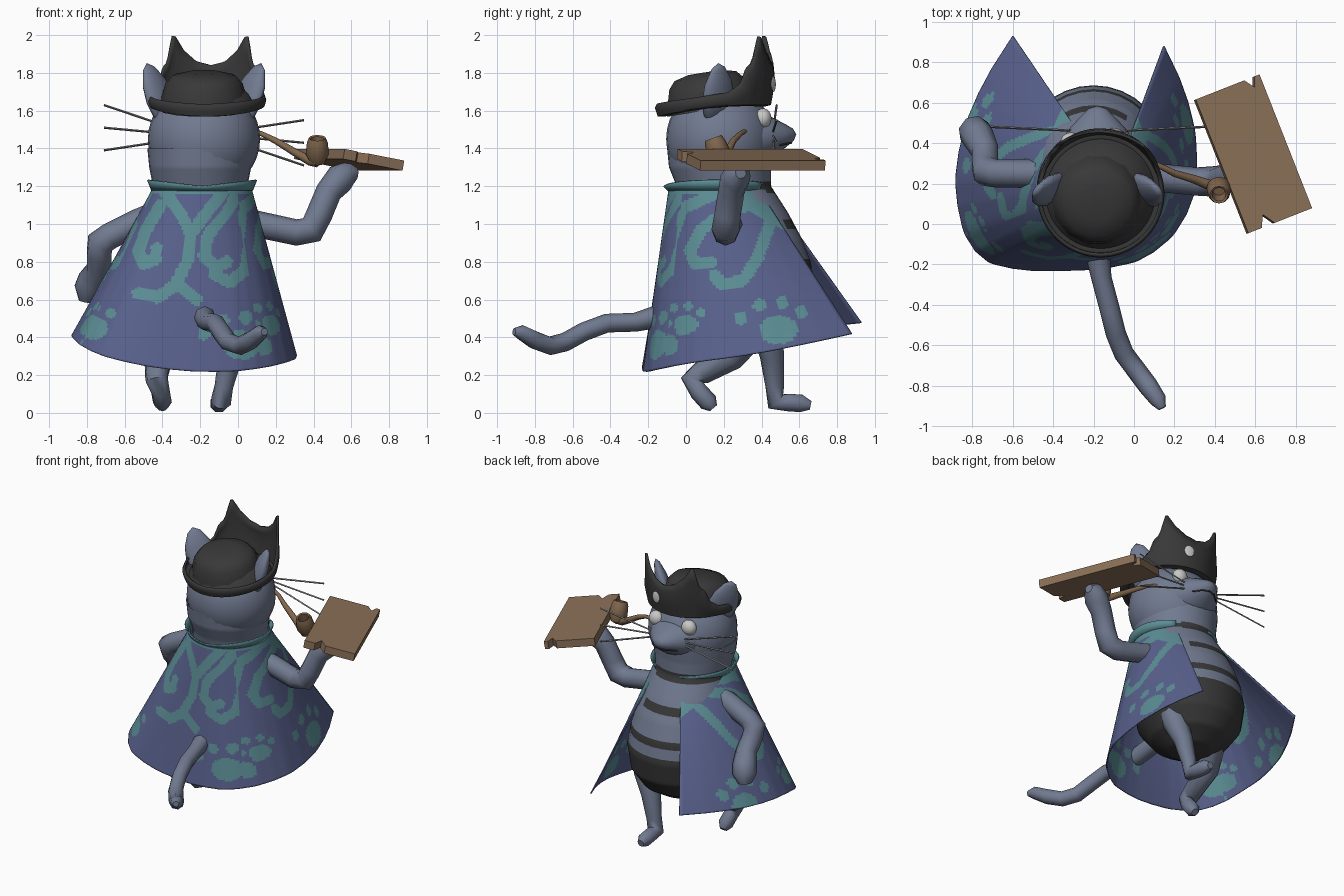
import bpy, bmesh
from math import sin, cos, pi, radians, hypot
from mathutils import Vector, Matrix
from mathutils.geometry import intersect_point_line

if "Cube" in bpy.data.objects:
    bpy.data.objects.remove(bpy.data.objects["Cube"])


def material(name, *rgb):
    m = bpy.data.materials.new(name)
    m.use_nodes = True
    m.diffuse_color = (*rgb, 1)
    m.node_tree.nodes["Principled BSDF"].inputs["Base Color"].default_value = (*rgb, 1)
    return m


FUR = material("blue grey fur", .165, .195, .28)
BLUE = material("cape blue", .1, .12, .265)
TEAL = material("cape teal", .105, .27, .3)
BLACK = material("soft black", .04, .04, .04)
WOOD = material("board brown", .26, .165, .098)
PIPE = material("pipe brown", .22, .135, .075)
EYE = material("eye white", .58, .58, .57)
WHISKER = material("whisker grey", .22, .22, .23)


def finish(obj, mats, angle=40, thickness=0):
    for m in mats:
        obj.data.materials.append(m)
    if thickness:
        mod = obj.modifiers.new("thickness", "SOLIDIFY")
        mod.thickness = thickness
    bpy.ops.object.select_all(action="DESELECT")
    obj.select_set(True)
    bpy.context.view_layer.objects.active = obj
    bpy.ops.object.shade_smooth_by_angle(angle=radians(angle))
    return obj


def to_object(name, bm):
    mesh = bpy.data.meshes.new(name)
    bm.to_mesh(mesh)
    bm.free()
    obj = bpy.data.objects.new(name, mesh)
    bpy.context.collection.objects.link(obj)
    return obj


def grid(name, fn, nu, nv, mats, rule=None, thickness=0, angle=40):
    """Surface fn(u, v), with the material index chosen by rule(u, v, point)."""
    bm = bmesh.new()
    rows = [[bm.verts.new(fn(i / nu, j / nv)) for i in range(nu + 1)] for j in range(nv + 1)]
    for j in range(nv):
        for i in range(nu):
            f = bm.faces.new((rows[j][i], rows[j][i + 1], rows[j + 1][i + 1], rows[j + 1][i]))
            if rule:
                f.material_index = rule((i + .5) / nu, (j + .5) / nv, f.calc_center_median())
    bmesh.ops.remove_doubles(bm, verts=bm.verts, dist=1e-5)
    bmesh.ops.recalc_face_normals(bm, faces=bm.faces)
    return finish(to_object(name, bm), mats, angle, thickness)


def along(points, t):
    """Linear sample of a list of points at t in 0..1."""
    s = min(max(t, 0), 1) * (len(points) - 1)
    i = min(int(s), len(points) - 2)
    return Vector(points[i]).lerp(Vector(points[i + 1]), s - i)


def lathe(name, profile, place, mat, sides=16, angle=40):
    def fn(u, v):
        r, z = along(profile, v)
        return place @ Vector((r * cos(2 * pi * u), r * sin(2 * pi * u), z))
    return grid(name, fn, sides, len(profile) - 1, [mat], angle=angle)


def ball(name, place, size, mat, turn=0):
    bm = bmesh.new()
    bmesh.ops.create_uvsphere(bm, u_segments=28, v_segments=18, radius=1, matrix=Matrix.Translation(place)
                              @ Matrix.Rotation(turn, 4, "Z") @ Matrix.Diagonal((*size, 1)))
    return finish(to_object(name, bm), [mat], 60)


def tube(name, points, radii, mat, sides=2):
    """Round tube through points, with one radius or one for each point."""
    curve = bpy.data.curves.new(name, "CURVE")
    curve.dimensions = "3D"
    curve.bevel_depth = 1
    curve.bevel_resolution = sides
    curve.use_fill_caps = True
    line = curve.splines.new("POLY")
    line.points.add(len(points) - 1)
    for i, (p, q) in enumerate(zip(line.points, points)):
        p.co = (*q, 1)
        p.radius = radii[i] if len(radii) > 1 else radii[0]
    obj = bpy.data.objects.new(name, curve)
    bpy.context.collection.objects.link(obj)
    bpy.ops.object.select_all(action="DESELECT")
    obj.select_set(True)
    bpy.context.view_layer.objects.active = obj
    bpy.ops.object.convert(target="MESH")
    return finish(bpy.context.object, [mat], 60)


# Body: pear shape with dark stripes and a dark lower belly
BODY = [(.31, .33, 0), (.33, .33, .14), (.4, .33, .26), (.51, .325, .34), (.66, .32, .365),
        (.8, .315, .345), (.92, .3, .315), (1.06, .26, .28), (1.2, .2, .25), (1.3, .18, .27), (1.4, .18, .28)]


def body_rule(u, v, p):
    high = p.x < -.04 and p.y > .2 and min(abs(p.z - 1), abs(p.z - 1.19)) < .03
    return int(p.z < .7 or abs(p.z - .79) < .03 or high)


def body_point(u, v):
    z, y, r = along(BODY, v)
    return Vector((-.2 + r * cos(2 * pi * u), y + r * sin(2 * pi * u), z))


grid("body", body_point, 32, 80, [FUR, BLACK], body_rule)

# Head, pointed muzzle and face
X = -.18
ball("head", (X, .18, 1.45), (.297, .285, .29), FUR)
lathe("muzzle", [(.22, 0), (.19, .09), (.145, .16), (.09, .22), (.045, .265), (0, .28)],
      Matrix.Translation((X, .305, 1.45)) @ Matrix.Rotation(-pi / 2 + .09, 4, "X") @ Matrix.Diagonal((1, .7, 1, 1)),
      FUR, 20, 60)
tube("mouth", [(X + .1 * k, .558 - .06 * k * k, 1.43 - .012 * k * k) for k in (-1, -.5, 0, .5, 1)],
     [.005], BLACK)
for side, name in ((-1, "right"), (1, "left")):
    ball(name + "_eye", (X + side * .13, .408, 1.56), (.052, .044, .052), EYE)
    for k in (-1, 0, 1):
        tube(name + "_whisker", [(X + side * .1, .46, 1.47 + .015 * k),
             (X + side * .53, .48, 1.47 + .12 * k - .04 * side)], [.006], WHISKER, 0)
    # Leaf-shaped ears poke up through the hat brim, turned slightly inwards
    place = (Matrix.Translation((X + side * .205, .17, 1.59)) @ Matrix.Rotation(side * .36, 4, "Y")
             @ Matrix.Rotation(side * .7, 4, "Z") @ Matrix.Diagonal((.5, 1.1, 1, 1)))
    lathe(name + "_ear", [(0, -.06), (.08, -.03), (.095, .08), (.08, .17), (.04, .25), (0, .28)],
          place, FUR, 14, 60)

# Hat: tilted crown, upturned brim and a tall two-horned flap over the face
RIM = [(0, 1.81), (14, 1.83), (27, 1.89), (36, 1.965), (40, 1.97), (43, 1.89), (47, 1.83), (53, 1.81),
       (60, 1.73), (72, 1.69), (105, 1.68), (180, 1.665)]


def rim_height(d):
    for (a, p), (b, q) in zip(RIM, RIM[1:]):
        if d <= b:
            return p + (q - p) * (d - a) / (b - a)
    return RIM[-1][1]


def brim_point(u, v):
    a = 2 * pi * u + radians(4)
    top = rim_height(min(360 * u, 360 - 360 * u))
    lift = max(0, top - 1.7)
    r, z = along([(.1, 1.74), (.21, 1.665), (.265, 1.595), (.3, 1.6),
                  (.315 + .06 * min(lift, .13), (1.63 + top) / 2), (.305 + .07 * lift, top)], v)
    side = .02 * sin(a) ** 2 if v < .7 else 0
    return Vector((-.165 + r * sin(a), .15 + r * cos(a), z + side + .1 * r * cos(a)))


grid("hat_brim", brim_point, 120, 10, [BLACK], thickness=.014, angle=50)
tilt = Matrix.Translation((X, .13, 1.615)) @ Matrix.Rotation(.16, 4, "X")
lathe("hat_crown", [(.24, -.01), (.225, .06), (.205, .13), (.17, .17), (.09, .19), (0, .19)], tilt, BLACK, 14)
ball("hat_badge", (-.085, .463, 1.74), (.035, .009, .04), EYE, -.26)

# Cape: straight loft from collar to a rounded hem, open over the belly
HEM = [(.15, .88, .42), (.28, .61, .36), (.325, .3, .3), (.28, .04, .27), (.1, -.16, .23), (-.1, -.22, .215),
       (-.35, -.235, .225), (-.61, -.23, .27), (-.8, -.16, .33), (-.885, .09, .4), (-.88, .35, .42),
       (-.78, .65, .45), (-.6, .93, .48)]
BACK_LINES = [
    [(-.4, 1.19), (-.3, 1.05), (-.25, .95), (-.27, .8), (-.33, .68), (-.42, .61), (-.53, .63)],
    [(-.06, 1.2), (-.15, 1.08), (-.25, .95)], [(-.31, .68), (-.22, .6)],
    [(-.41, 1.1), (-.48, .98), (-.53, .86), (-.5, .79), (-.44, .81), (-.43, .87)],
    [(.01, 1.18), (-.06, 1.06), (-.16, .94), (-.18, .83), (-.12, .77), (-.06, .8)],
    [(.03, 1.05), (.06, .9), (.04, .76), (-.04, .69), (-.12, .73)]]
SIDE_LINES = [
    [(.32, 1.17), (.15, 1.16), (-.02, 1.08), (-.07, .94)],
    [(.4, 1.12), (.22, 1.07), (.08, .97), (.02, .86), (.05, .79), (.13, .8)],
    [(.45, 1.02), (.38, .82), (.3, .7), (.19, .68), (.15, .73)]]
TOES = [(-.2, .06), (-.1, .13), (.02, .145), (.12, .095)]
BACK_PAWS = [(.02, .36, 1), (-.77, .45, .8)]
SIDE_PAWS = [(.49, .44, 1), (0, .47, .65), (-.12, .36, .8)]


def collar_point(u, grow=0, base=1.19, height=0):
    a = radians(54 - 310 * u)
    r = .262 + grow
    return Vector((-.19 + r * cos(a), .17 + r * sin(a), base + height * (.4 + .6 * abs(cos(a)))))


def cape_point(u, v):
    d = min(.035, u, 1 - u)
    hem = (along(HEM, u - d) + along(HEM, u) + along(HEM, u + d)) / 3
    return collar_point(u).lerp(hem, v)


def cape_rule(u, v, p):
    back = .32 < u < .7
    q = Vector((p.x if back else p.y, p.z, 0))
    # Teal yoke along the neck, deepest at the front edges
    if v < .03 + max(0, .26 - 1.7 * min(u, 1 - u)):
        return 1
    for line in BACK_LINES if back else SIDE_LINES:
        for a, b in zip(line, line[1:]):
            t = intersect_point_line(q, (*a, 0), (*b, 0))[1]
            if (q - Vector((*along([a, b], t), 0))).length < .032:
                return 1
    for x, z, s in BACK_PAWS if back else SIDE_PAWS:
        dx, dz = (q.x - x) / s, (q.y - z) / s
        if hypot(dx, dz * 1.3) < .1 or any(hypot(dx - a, dz - b) < .036 for a, b in TOES):
            return 1
    return 0


grid("cape", cape_point, 156, 90, [BLUE, TEAL], cape_rule, .008, 60)
grid("collar", lambda u, v: collar_point(u, .022 * v, 1.18, .055 * v), 40, 2, [TEAL], None, .008)

# Arms, legs and tail
tube("right_arm", [(-.36, .25, 1.08), (-.53, .25, 1.01), (-.68, .25, .935), (-.73, .26, .9), (-.735, .29, .84),
     (-.735, .36, .76), (-.77, .43, .7), (-.79, .46, .65), (-.8, .47, .59)],
     [.07, .07, .07, .075, .07, .07, .08, .08, .045], FUR)
tube("left_arm", [(-.06, .23, 1.04), (.1, .23, 1), (.31, .21, .955), (.39, .21, .97), (.43, .22, 1.05),
     (.48, .24, 1.17), (.54, .26, 1.24), (.59, .28, 1.27), (.63, .29, 1.27)],
     [.07, .07, .07, .075, .07, .07, .08, .065, .03], FUR)
tube("right_leg", [(-.36, .36, .45), (-.42, .24, .3), (-.43, .08, .21), (-.43, .03, .175), (-.41, .07, .11),
     (-.4, .12, .055), (-.4, .145, .025)], [.1, .08, .065, .06, .05, .05, .025], FUR)
tube("left_leg", [(.03, .4, .56), (.01, .43, .43), (-.04, .455, .3), (-.075, .47, .14), (-.09, .475, .06),
     (-.095, .54, .055), (-.1, .61, .05), (-.1, .66, .04)], [.09, .085, .065, .05, .055, .05, .05, .025], FUR)
tube("tail", [(-.2, .1, .56), (-.18, -.15, .51), (-.16, -.27, .48), (-.12, -.42, .475), (-.09, -.54, .43),
     (-.05, -.64, .375), (.01, -.72, .355), (.07, -.8, .385), (.12, -.87, .425), (.14, -.91, .43)],
     [.06, .06, .05, .05, .05, .05, .05, .05, .042, .02], FUR)

# Pipe
tube("pipe_stem", [(.02, .33, 1.5), (.12, .29, 1.48), (.2, .25, 1.44), (.3, .22, 1.38), (.38, .19, 1.335),
     (.42, .17, 1.33)], [.011, .013, .017, .021, .026, .03], PIPE)
lathe("pipe_bowl", [(0, -.08), (.04, -.065), (.062, -.015), (.055, .05), (.045, .075), (.035, .07), (.03, 0), (0, 0)],
      Matrix.Translation((.42, .17, 1.385)) @ Matrix.Rotation(.35, 4, "X"), PIPE, 12)

# Notched board carried on the raised hand
W, L = .172, .355
bm = bmesh.new()
outline = [(-W, -L), (-.1, -L), (-.07, -L + .06), (-.03, -L), (W, -L), (W, L), (.145, L),
           (.125, L - .05), (.09, L), (-W, L)]
face = bm.faces.new([bm.verts.new((x, y, -.027)) for x, y in outline])
top = bmesh.ops.extrude_face_region(bm, geom=[face])["geom"]
bmesh.ops.translate(bm, vec=(0, 0, .054), verts=[g for g in top if isinstance(g, bmesh.types.BMVert)])
bmesh.ops.recalc_face_normals(bm, faces=bm.faces)
bm.transform(Matrix.Translation((.588, .345, 1.34)) @ Matrix.Rotation(.375, 4, "Z") @ Matrix.Rotation(.18, 4, "Y"))
finish(to_object("board", bm), [WOOD], 20)
